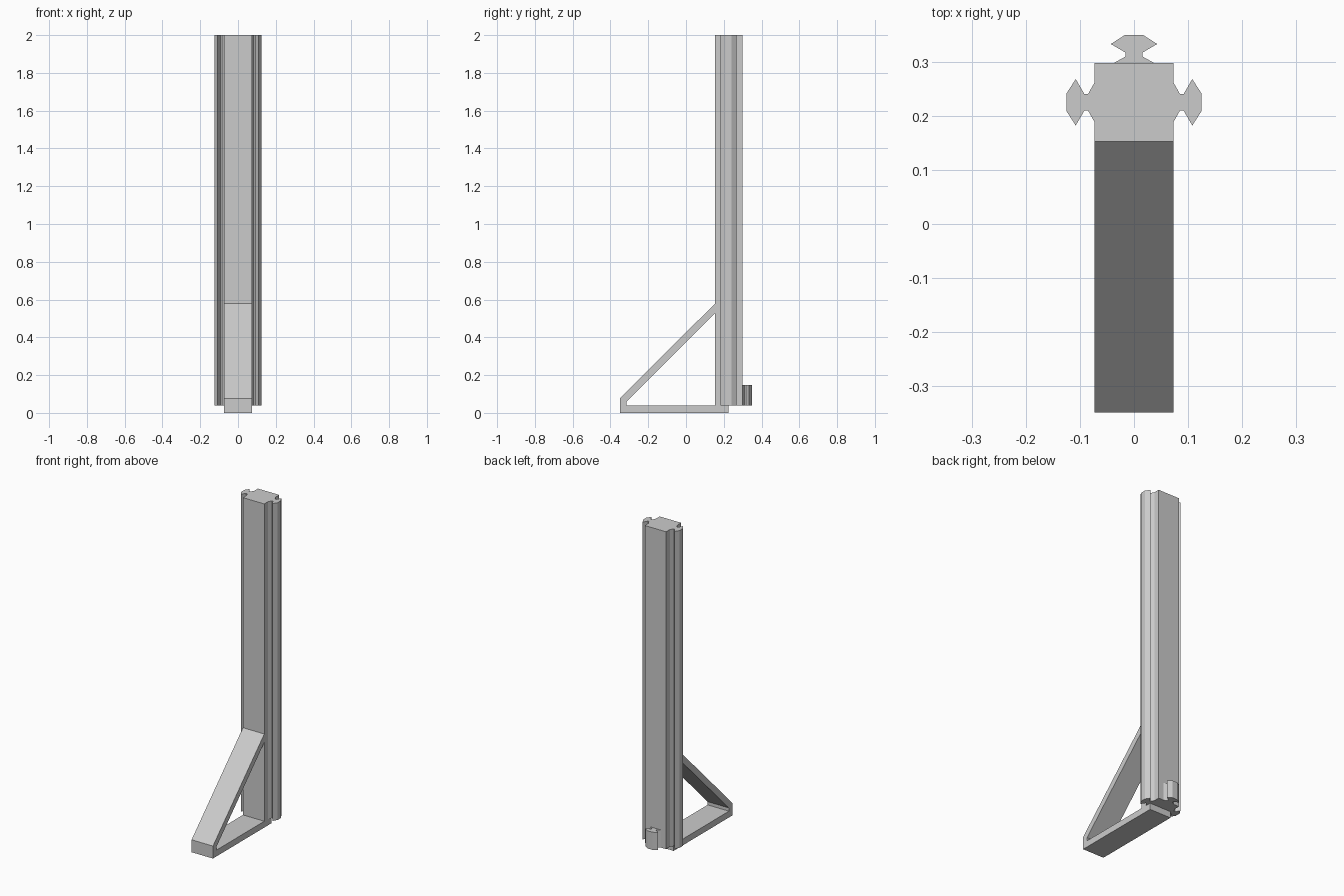
import bpy
import bmesh
from mathutils import Matrix, Vector

cube = bpy.data.objects.get("Cube")
if cube:
    bpy.data.objects.remove(cube, do_unlink=True)

grey = bpy.data.materials.new("light grey")
grey.use_nodes = True
colour = (0.6, 0.6, 0.6, 1)
grey.diffuse_color = colour
grey.node_tree.nodes["Principled BSDF"].inputs["Base Color"].default_value = colour

HALF = 0.073      # half width of the post and bracket
MID_Y = 0.2255    # post centre line
FOOT = 0.039      # height of the post's lower end
# Half outline of the interlocking rib: (distance out from the post face, half width)
RIB = [(0, 0.037), (0.012, 0.0155), (0.019, 0.0155), (0.035, 0.043), (0.052, 0.0165)]


def extrude(name, points, direction):
    """Make a flat-sided solid from a closed outline."""
    bm = bmesh.new()
    face = bm.faces.new([bm.verts.new(p) for p in points])
    result = bmesh.ops.extrude_face_region(bm, geom=[face])
    moved = [v for v in result["geom"] if isinstance(v, bmesh.types.BMVert)]
    bmesh.ops.translate(bm, verts=moved, vec=direction)
    bmesh.ops.recalc_face_normals(bm, faces=bm.faces)
    mesh = bpy.data.meshes.new(name)
    bm.to_mesh(mesh)
    bm.free()
    mesh.materials.append(grey)
    obj = bpy.data.objects.new(name, mesh)
    bpy.context.collection.objects.link(obj)
    return obj


def rib_outline(turn):
    """Rib outline around the post centre, turned to face one side."""
    half = [(HALF + out, wide) for out, wide in RIB]
    outline = [(x, -y) for x, y in half] + half[::-1]
    rot = Matrix.Rotation(turn, 3, "Z")
    centre = Vector((0, MID_Y, FOOT))
    return [rot @ Vector((x, y, 0)) + centre for x, y in outline]


PI = 3.14159265

# Post with a full-height rib on each side, as one outline
corners = [Vector((x, MID_Y + y, FOOT)) for x, y in
           ((HALF, HALF), (-HALF, HALF), (-HALF, -HALF), (HALF, -HALF))]
post_outline = rib_outline(0) + corners[:2] + rib_outline(PI) + corners[2:]
extrude("post", post_outline, (0, 0, 2 - FOOT))

# Short locking rib low on the back
extrude("back_rib", rib_outline(PI / 2), (0, 0, 0.109))

# Foot bar, toe and diagonal strut in one bent profile
bracket = [(-0.349, 0), (0.225, 0), (0.225, FOOT), (-0.315, FOOT),
           (-0.315, 0.059), (0.1525, 0.526), (0.1525, 0.578), (-0.349, 0.077)]
extrude("foot_bracket", [(-HALF, y, z) for y, z in bracket], (2 * HALF, 0, 0))
